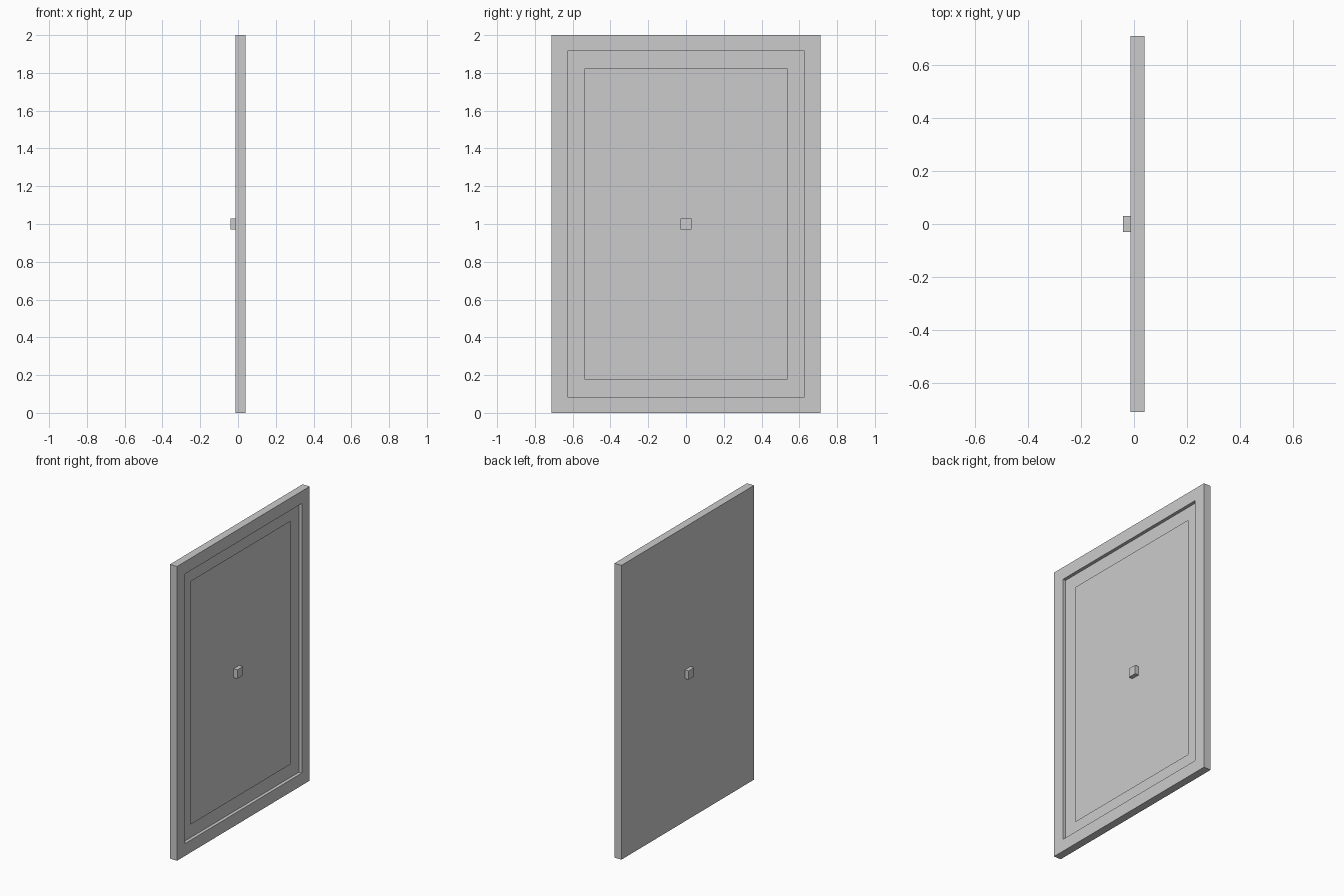
import bpy
import bmesh

cube = bpy.data.objects.get("Cube")
if cube:
    bpy.data.objects.remove(cube, do_unlink=True)

grey = bpy.data.materials.new("neutral grey")
grey.use_nodes = True
colour = (0.6, 0.6, 0.6, 1)
grey.diffuse_color = colour
grey.node_tree.nodes["Principled BSDF"].inputs["Base Color"].default_value = colour

HALF_WIDTH, HALF_HEIGHT = 0.712, 1.0
BACK, FRONT, LEDGE = -0.013, 0.04, 0.018
CORNERS = ((-1, -1), (1, -1), (1, 1), (-1, 1))


def finish(name, bm):
    mesh = bpy.data.meshes.new(name)
    bm.to_mesh(mesh)
    bm.free()
    mesh.materials.append(grey)
    bpy.context.collection.objects.link(bpy.data.objects.new(name, mesh))


def mitred_rail(name, side, profile):
    """One side of the frame: a (depth, inset) profile swept between two mitres."""
    bm = bmesh.new()
    rows = []
    for x, inset in profile:
        w, h = HALF_WIDTH - inset, HALF_HEIGHT - inset
        ends = CORNERS[side], CORNERS[(side + 1) % 4]
        rows.append([bm.verts.new((x, sy * w, 1 + sz * h)) for sy, sz in ends])
    for a, b in zip(rows, rows[1:]):
        bm.faces.new((a[0], a[1], b[1], b[0]))
    finish(name, bm)


def box(name, x0, x1, half_y, half_z):
    bm = bmesh.new()
    bmesh.ops.create_cube(bm, size=2)
    for v in bm.verts:
        v.co = (x0 if v.co.x < 0 else x1, v.co.y * half_y, 1 + v.co.z * half_z)
    finish(name, bm)


# Hollow frame: outer edge, flat rim, inner lip and a thin ledge
profile = [(BACK, 0), (FRONT, 0), (FRONT, 0.084), (LEDGE, 0.084), (LEDGE, 0.176)]
for side, label in enumerate(("bottom", "left", "top", "right")):
    mitred_rail(label + "_rail", side, profile)

# Thin backing sheet behind the ledge opening
box("back_panel", BACK, BACK + 0.001, HALF_WIDTH, HALF_HEIGHT)

# Square knobs on both faces of the sheet
box("back_knob", BACK - 0.028, BACK, 0.03, 0.03)
box("front_knob", BACK + 0.001, BACK + 0.029, 0.03, 0.03)
